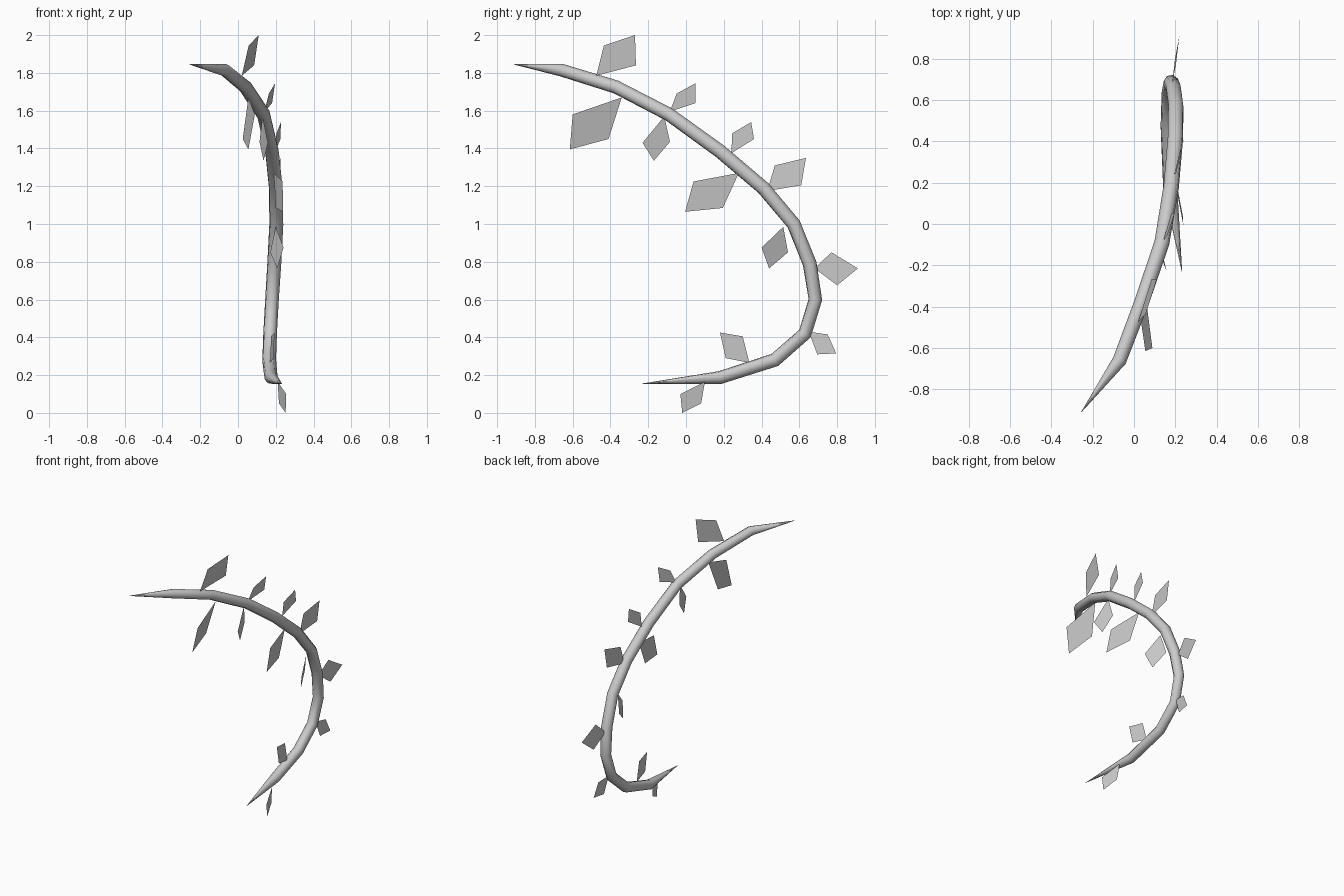
import bpy
from mathutils import Vector

# Stem: tapered tube along a bent path (x, y, z, radius)
PATH = [
    (-0.255, -0.91, 1.845, 0.001), (-0.07, -0.66, 1.815, 0.034), (0.04, -0.37, 1.725, 0.036),
    (0.135, -0.09, 1.58, 0.037), (0.18, 0.18, 1.385, 0.038), (0.2, 0.41, 1.19, 0.038),
    (0.203, 0.57, 1.0, 0.038), (0.192, 0.655, 0.79, 0.038), (0.18, 0.685, 0.6, 0.037),
    (0.17, 0.63, 0.42, 0.037), (0.165, 0.47, 0.28, 0.037), (0.175, 0.18, 0.187, 0.035),
    (0.232, -0.23, 0.155, 0.001),
]
curve = bpy.data.curves.new("stem", "CURVE")
curve.dimensions = "3D"
curve.bevel_depth = 1.0
curve.bevel_resolution = 2
spline = curve.splines.new("POLY")
spline.points.add(len(PATH) - 1)
for p, (x, y, z, r) in zip(spline.points, PATH):
    p.co = (x, y, z, 1)
    p.radius = r
stem = bpy.data.objects.new("stem", curve)
bpy.context.collection.objects.link(stem)
bpy.context.view_layer.objects.active = stem
stem.select_set(True)
bpy.ops.object.convert(target="MESH")


# Leaf: flat four-sided blade; x follows from the tilt of its plane
def leaf(i, base_x, tilt_y, tilt_z, outline):
    y0, z0 = outline[0]
    verts = [Vector((base_x + tilt_y * (y - y0) + tilt_z * (z - z0), y, z)) for y, z in outline]
    mesh = bpy.data.meshes.new(f"leaf_{i}")
    mesh.from_pydata(verts, [], [(0, 1, 2, 3)])
    bpy.context.collection.objects.link(bpy.data.objects.new(f"leaf_{i}", mesh))


# Upper-side leaves, from the top end down
UPPER = [
    (0.02, 0.27, 0.16, [(-0.475, 1.785), (-0.435, 1.945), (-0.27, 2.0), (-0.265, 1.84)]),
    (0.14, 0.25, 0.15, [(-0.085, 1.595), (-0.05, 1.69), (0.05, 1.745), (0.05, 1.64)]),
    (0.195, 0.2, 0.07, [(0.24, 1.375), (0.245, 1.48), (0.345, 1.54), (0.36, 1.45)]),
    (0.205, 0.1, 0.0, [(0.43, 1.175), (0.47, 1.31), (0.635, 1.35), (0.61, 1.205)]),
    (0.185, 0.15, 0.05, [(0.68, 0.765), (0.77, 0.85), (0.91, 0.765), (0.80, 0.675)]),
    (0.18, 0.15, 0.0, [(0.65, 0.43), (0.75, 0.415), (0.795, 0.315), (0.695, 0.31)]),
]
# Inner-side leaves
LOWER = [
    (0.055, -0.2, 0.2, [(-0.34, 1.67), (-0.6, 1.58), (-0.615, 1.395), (-0.41, 1.45)]),
    (0.13, -0.31, 0.05, [(-0.115, 1.57), (-0.23, 1.43), (-0.17, 1.335), (-0.085, 1.435)]),
    (0.19, -0.2, 0.04, [(0.28, 1.27), (0.04, 1.225), (-0.005, 1.065), (0.195, 1.085)]),
    (0.2, -0.48, 0.13, [(0.515, 0.985), (0.4, 0.875), (0.44, 0.765), (0.54, 0.85)]),
    (0.17, -0.15, 0.0, [(0.335, 0.265), (0.3, 0.405), (0.18, 0.425), (0.21, 0.29)]),
    (0.21, -0.35, 0.0, [(0.1, 0.165), (-0.03, 0.1), (-0.02, 0.0), (0.08, 0.05)]),
]
for i, data in enumerate(UPPER + LOWER):
    leaf(i + 1, *data)
